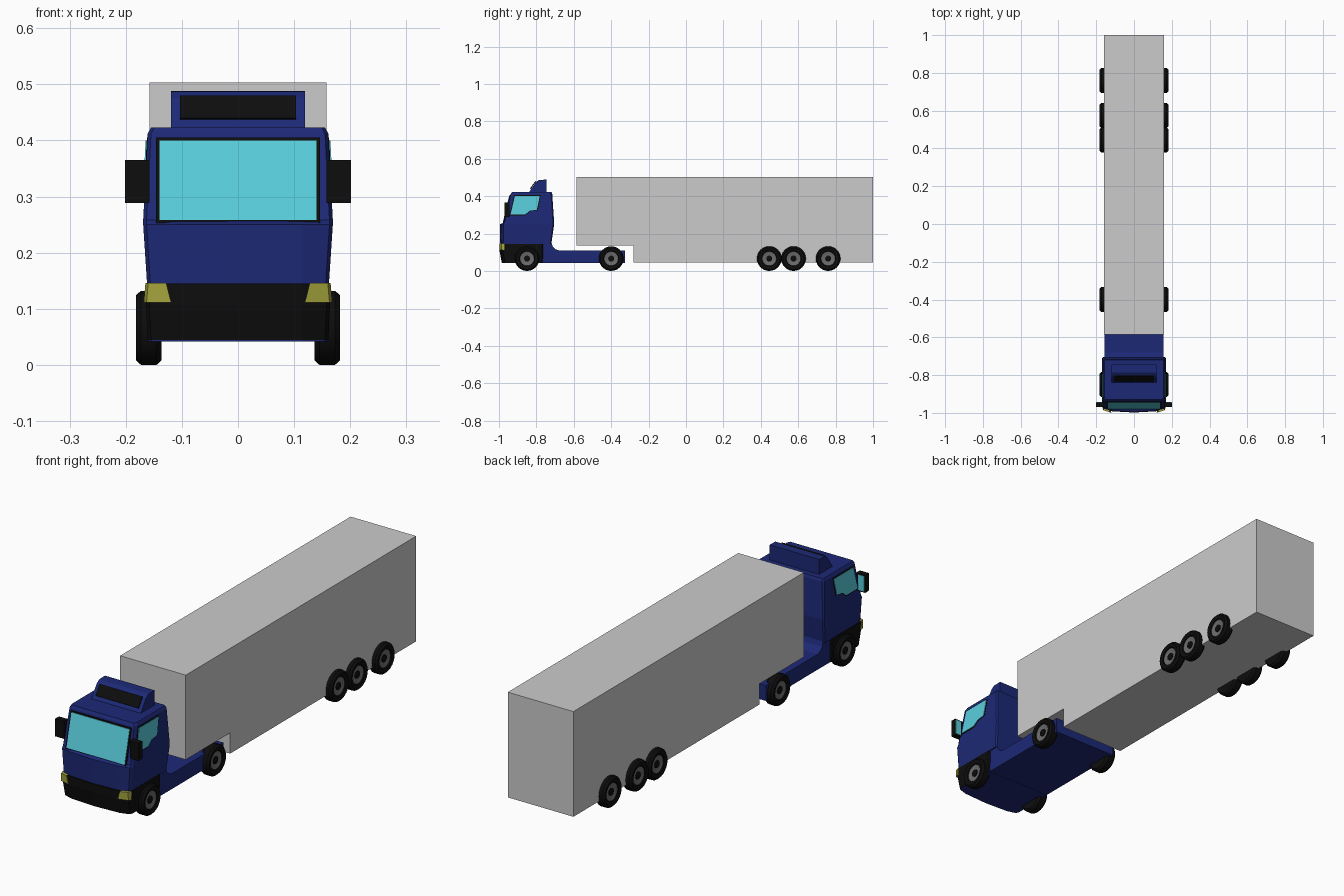
import bpy, bmesh
from math import sin, cos, pi
from mathutils import Vector

if "Cube" in bpy.data.objects:
    bpy.data.objects.remove(bpy.data.objects["Cube"])


def material(name, r, g, b):
    m = bpy.data.materials.new(name)
    m.diffuse_color = (r, g, b, 1)
    m.use_nodes = True
    m.node_tree.nodes["Principled BSDF"].inputs["Base Color"].default_value = m.diffuse_color
    return m


BLUE = material("blue_paint", 0.012, 0.022, 0.18)
BLACK = material("black_trim", 0.004, 0.004, 0.004)
GLASS = material("glass", 0.10, 0.62, 0.72)
LAMP = material("lamp_yellow", 0.38, 0.38, 0.05)
RIM = material("rim_grey", 0.15, 0.15, 0.15)


def loft(name, rings, mat=None):
    """Skin a stack of equal-length closed rings and cap both ends."""
    bm = bmesh.new()
    vs = [[bm.verts.new(p) for p in ring] for ring in rings]
    n = len(vs[0])
    for a, b in zip(vs, vs[1:]):
        for i in range(n):
            j = (i + 1) % n
            bm.faces.new((a[i], a[j], b[j], b[i]))
    bm.faces.new(vs[0])
    bm.faces.new(vs[-1])
    bmesh.ops.recalc_face_normals(bm, faces=bm.faces)
    mesh = bpy.data.meshes.new(name)
    bm.to_mesh(mesh)
    bm.free()
    ob = bpy.data.objects.new(name, mesh)
    bpy.context.collection.objects.link(ob)
    if mat:
        mesh.materials.append(mat)
    return ob


def prism(name, pts, offset, mat=None):
    """Extrude a polygon along an offset vector."""
    off = Vector(offset)
    return loft(name, [pts, [Vector(p) + off for p in pts]], mat)


def side_profile(name, yz, half, mat=None):
    return prism(name, [(-half, y, z) for y, z in yz], (2 * half, 0, 0), mat)


def box(name, x0, x1, y0, y1, z0, z1, mat):
    return prism(name, [(x0, y0, z0), (x1, y0, z0), (x1, y1, z0), (x0, y1, z0)],
                 (0, 0, z1 - z0), mat)


def cab_ring(z, w, front, bow, back):
    """Plan outline of the cab with a bowed nose and clipped corners."""
    right = [(0.115, front + bow * 0.35), (w - 0.006, front + bow),
             (w, front + bow + 0.012), (w, back - 0.006), (w - 0.006, back)]
    left = [(-x, y) for x, y in reversed(right)]
    return [(x, y, z) for x, y in [(0, front)] + right + left]


# Trailer
side_profile("trailer_box", [(-0.585, 0.135), (-0.585, 0.503), (1, 0.503), (1, 0.045),
                             (-0.28, 0.045), (-0.28, 0.135)], 0.158)

# Tractor chassis with the curved step up to the cab
side_profile("chassis", [(-0.96, 0.043), (-0.325, 0.043), (-0.325, 0.11), (-0.68, 0.11),
                         (-0.70, 0.117), (-0.713, 0.13), (-0.72, 0.155), (-0.96, 0.155)],
             0.157, BLUE)

# Cab shell, bumper and floor
loft("cab_shell", [cab_ring(0.143, 0.162, -0.993, 0.018, -0.72),
                   cab_ring(0.250, 0.169, -0.995, 0.018, -0.705),
                   cab_ring(0.258, 0.169, -0.974, 0.003, -0.705),
                   cab_ring(0.412, 0.161, -0.937, 0.0, -0.715),
                   cab_ring(0.423, 0.155, -0.930, 0.0, -0.72)], BLUE)
loft("bumper", [cab_ring(0.044, 0.161, -0.985, 0.018, -0.765),
                cab_ring(0.107, 0.164, -0.997, 0.018, -0.765),
                cab_ring(0.145, 0.164, -0.998, 0.018, -0.765)], BLACK)
loft("cab_floor", [cab_ring(0.042, 0.160, -0.984, 0.018, -0.765),
                   cab_ring(0.046, 0.160, -0.984, 0.018, -0.765)], BLUE)


# Windscreen and its frame lie on the sloped front
def front_y(z):
    return -0.974 + (z - 0.258) * 0.24


def front_panel(name, half, z0, z1, thick, mat):
    pts = [(-half, front_y(z0), z0), (half, front_y(z0), z0),
           (half, front_y(z1), z1), (-half, front_y(z1), z1)]
    prism(name, pts, (0, -thick, 0), mat)


front_panel("windscreen_frame", 0.146, 0.253, 0.405, 0.004, BLACK)
front_panel("windscreen", 0.140, 0.258, 0.400, 0.006, GLASS)

# Roof spoiler with dark front panel
side_profile("roof_spoiler", [(-0.84, 0.42), (-0.802, 0.475), (-0.785, 0.487),
                              (-0.745, 0.488), (-0.745, 0.42)], 0.119, BLUE)
spoiler = [(-0.830, 0.437), (-0.802, 0.477)]
prism("spoiler_panel", [(x, *spoiler[k]) for x, k in
                        [(-0.103, 0), (0.103, 0), (0.103, 1), (-0.103, 1)]],
      (0, -0.004, 0.003), BLACK)

WINDOW = [(-0.915, 0.40), (-0.782, 0.40), (-0.797, 0.327), (-0.835, 0.322),
          (-0.86, 0.302), (-0.938, 0.302)]
cy, cz = -0.86, 0.352


def side_x(z):
    return 0.169 - (z - 0.258) * 0.052


def wheel(name, s, y):
    def part(part_name, profile, mat):
        rings = [[(s * x, y + r * cos(2 * pi * i / 24), 0.066 + r * sin(2 * pi * i / 24))
                  for i in range(24)] for r, x in profile]
        ob = loft(name + part_name, rings, mat)
        wheels.append(ob)
    part("_tyre", [(0.037, 0.168), (0.041, 0.178), (0.058, 0.182), (0.066, 0.173),
                   (0.066, 0.145), (0.058, 0.136)], BLACK)
    part("_rim", [(0.038, 0.160), (0.038, 0.175), (0.019, 0.170)], RIM)
    part("_hub", [(0.016, 0.160), (0.016, 0.174), (0.012, 0.176)], BLACK)


wheels = []
for s, side in ((1, "right"), (-1, "left")):
    # Door windows
    frame = [(cy + (y - cy) * 1.07, cz + (z - cz) * 1.1) for y, z in WINDOW]
    prism(side + "_window_frame", [(s * (side_x(z) - 0.002), y, z) for y, z in frame],
          (s * 0.003, 0, 0), BLACK)
    prism(side + "_window", [(s * (side_x(z) - 0.002), y, z) for y, z in WINDOW],
          (s * 0.005, 0, 0), GLASS)
    # Mirrors
    box(side + "_mirror", s * 0.158, s * 0.201, -0.970, -0.945, 0.288, 0.365, BLACK)
    box(side + "_mirror_glass", s * 0.169, s * 0.198, -0.946, -0.943, 0.293, 0.360, GLASS)
    # Headlights wrapping the bumper corners
    tail = [(0.168, -0.970), (0.15, -0.955), (0.13, -0.970)]
    low = [(0.119, -0.998), (0.163, -0.985)] + tail
    high = [(0.128, -0.997), (0.160, -0.987), (0.165, -0.970)] + tail[1:]
    loft(side + "_headlight", [[(s * x, y, 0.111) for x, y in low],
                               [(s * x, y, 0.146) for x, y in high]], LAMP)
    # Wheels
    for i, y in enumerate((-0.85, -0.40, 0.445, 0.575, 0.76)):
        wheel(f"{side}_wheel_{i + 1}", s, y)

# Round the wheels, keeping hard edges
bpy.ops.object.select_all(action='DESELECT')
for ob in wheels:
    ob.select_set(True)
bpy.context.view_layer.objects.active = wheels[0]
bpy.ops.object.shade_smooth_by_angle(angle=0.5)
